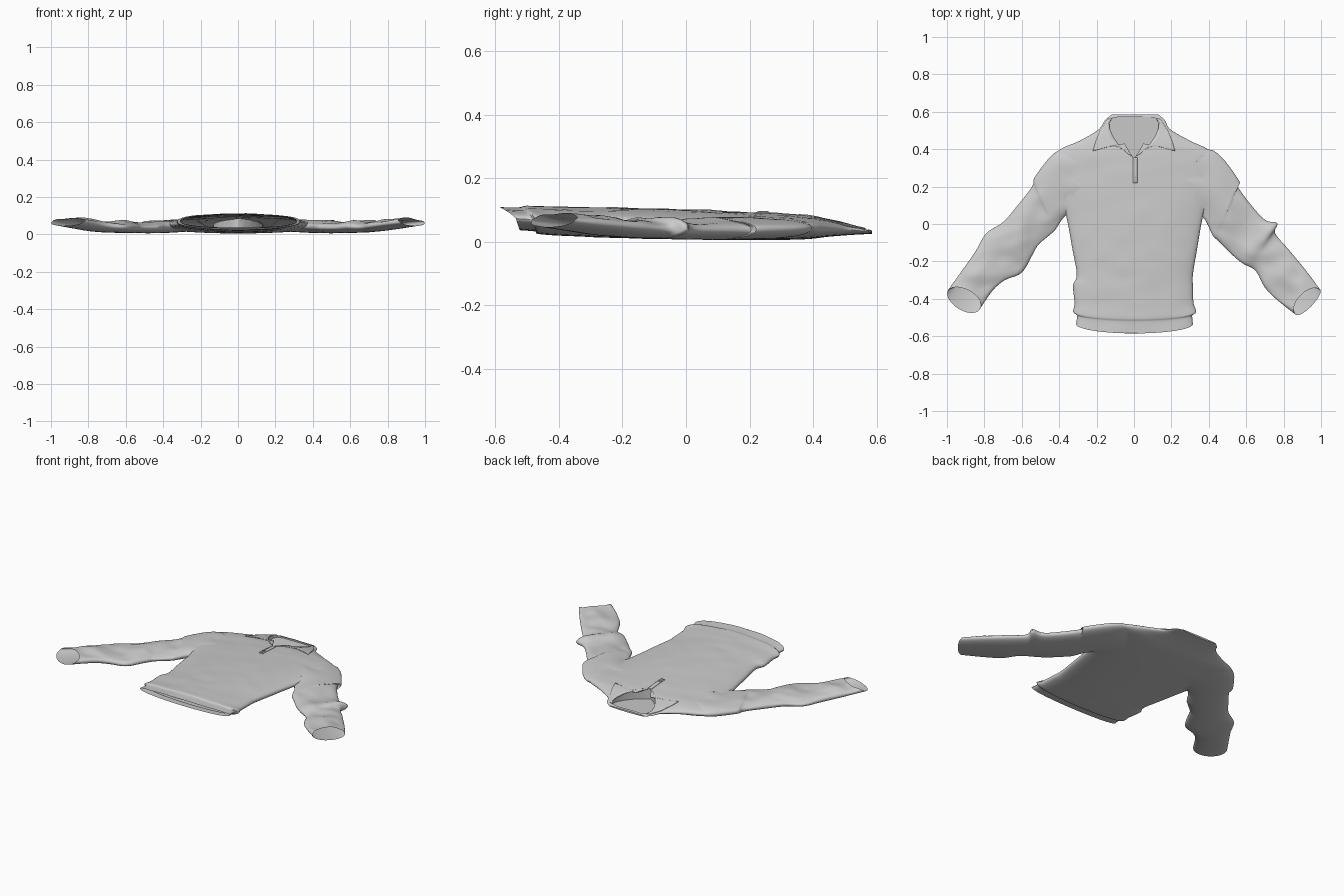
import bpy, bmesh, math
from mathutils import Vector, noise
from mathutils.bvhtree import BVHTree

if "Cube" in bpy.data.objects:
    bpy.data.objects.remove(bpy.data.objects["Cube"])

N = 48  # points around each cross-section

cloth = bpy.data.materials.new("light_grey_cloth")
cloth.diffuse_color = (0.6, 0.6, 0.6, 1)
cloth.use_nodes = True
cloth.node_tree.nodes["Principled BSDF"].inputs["Base Color"].default_value = cloth.diffuse_color


def make_object(name, bm):
    bmesh.ops.recalc_face_normals(bm, faces=bm.faces)
    me = bpy.data.meshes.new(name)
    bm.to_mesh(me)
    bm.free()
    me.materials.append(cloth)
    ob = bpy.data.objects.new(name, me)
    bpy.context.collection.objects.link(ob)
    return ob


def smooth(ob, angle=40):
    ob.data.shade_smooth()
    ob.data.set_sharp_from_angle(angle=math.radians(angle))


def ring(a, b, lo, hi, top=(0, 0), bottom=(0, 0)):
    """Flattened oval between two outline points; top/bottom slide the layers."""
    a, b = Vector((*a, 0)), Vector((*b, 0))
    mid, half, pts = (a + b) / 2, (b - a) / 2, []
    for i in range(N):
        t = 2 * math.pi * i / N
        s = math.sin(t)
        off = top if s > 0 else bottom
        p = mid + half * math.cos(t) + Vector((*off, 0)) * abs(s)
        p.z = (lo + hi) / 2 + (hi - lo) / 2 * math.copysign(abs(s) ** 0.85, s)
        pts.append(p)
    return pts


def loft(name, specs, steps, wrinkle):
    """Closed tube through the rings, splined lengthwise, with cloth wrinkles."""
    keys = [ring(*s) for s in specs]
    rows = []
    for k in range(len(keys) - 1):
        q = [keys[max(k - 1, 0)], keys[k], keys[k + 1], keys[min(k + 2, len(keys) - 1)]]
        for j in range(steps + (k == len(keys) - 2)):
            u = j / steps
            rows.append([0.5 * (2 * p1 + (p2 - p0) * u + (2 * p0 - 5 * p1 + 4 * p2 - p3) * u * u
                                + (3 * p1 - p0 - 3 * p2 + p3) * u ** 3)
                         for p0, p1, p2, p3 in zip(*q)])
    bm = bmesh.new()
    grid = []
    for r in rows:
        line = []
        for i, p in enumerate(r):
            s = math.sin(2 * math.pi * i / N)
            n = noise.noise(Vector((p.x * 9, p.y * 13, 3 + s)))
            p = p + Vector((0, 0, n * wrinkle * max(s, 0)))
            line.append(bm.verts.new(p))
        grid.append(line)
    for r0, r1 in zip(grid, grid[1:]):
        for i in range(N):
            j = (i + 1) % N
            bm.faces.new((r0[i], r0[j], r1[j], r1[i]))
    bm.faces.new(grid[0])
    bm.faces.new(grid[-1])
    return make_object(name, bm)


def boolean(ob, other, op):
    m = ob.modifiers.new(op, 'BOOLEAN')
    m.operation, m.object, m.solver = op, other, 'EXACT'
    bpy.context.view_layer.objects.active = ob
    bpy.ops.object.modifier_apply(modifier=m.name)
    bpy.data.objects.remove(other)


# Torso, from hem band up to the neck
def span(y, l, r, lo, hi, top=0, bot=0):
    return ((-l, y), (r, y), lo, hi, (0, top), (0, bot))


torso = loft("pullover", [
    span(-.535, .31, .315, .036, .109, -.05, .012),
    span(-.485, .305, .312, .032, .107, -.04, .01),
    span(-.468, .325, .333, .025, .112, -.035, .0),
    span(-.42, .318, .318, .02, .11, -.02, 0),
    span(-.33, .326, .315, .016, .108),
    span(-.27, .306, .315, .013, .108),
    span(-.13, .33, .338, .01, .105),
    span(.04, .362, .368, .007, .1),
    span(.2, .41, .41, .005, .092),
    span(.33, .42, .43, .006, .084),
    span(.395, .4, .4, .009, .078),
    span(.445, .29, .3, .015, .07),
    span(.505, .19, .195, .02, .057),
    span(.555, .155, .165, .023, .044),
    span(.585, .12, .13, .024, .036),
], 5, .004)

# Sleeves: outer outline point, inner outline point, low z, high z
left = loft("left_sleeve", [
    ((-.25, .36), (-.25, .1), .016, .076),
    ((-.40, .395), (-.36, .05), .008, .078),
    ((-.525, .26), (-.42, -.03), .006, .072),
    ((-.545, .2), (-.44, -.05), .006, .068),
    ((-.63, .09), (-.51, -.11), .008, .066),
    ((-.70, .01), (-.54, -.16), .008, .07),
    ((-.79, -.05), (-.60, -.26), .01, .066),
    ((-.85, -.15), (-.69, -.30), .016, .076),
    ((-.92, -.25), (-.755, -.355), .028, .084),
    ((-.995, -.355), (-.825, -.455), .046, .09, (.035, .045), (-.025, -.05)),
], 5, .014)
right = loft("right_sleeve", [
    ((.25, .36), (.25, .1), .016, .076),
    ((.42, .395), (.365, .04), .008, .078),
    ((.56, .235), (.42, -.06), .006, .072),
    ((.56, .19), (.45, -.09), .006, .068),
    ((.69, .03), (.52, -.16), .008, .066),
    ((.765, .005), (.58, -.21), .01, .076),
    ((.755, -.05), (.65, -.25), .012, .066),
    ((.83, -.14), (.70, -.34), .018, .074),
    ((.92, -.25), (.77, -.41), .03, .082),
    ((.995, -.35), (.865, -.485), .046, .09, (-.04, .035), (.02, -.02)),
], 5, .014)
boolean(torso, left, 'UNION')
boolean(torso, right, 'UNION')

# Soften the armhole joins and remember the surface for laying trim on it
bm = bmesh.new()
bm.from_mesh(torso.data)
joins = [v for v in bm.verts if .3 < abs(v.co.x) < .5 and v.co.y > .03 and v.co.z > .03]
for _ in range(6):
    bmesh.ops.smooth_vert(bm, verts=joins, factor=.5, use_axis_x=False, use_axis_y=False, use_axis_z=True)
bm.to_mesh(torso.data)
tree = BVHTree.FromBMesh(bm)
bm.free()


def lay(x, y, lift):
    hit = tree.ray_cast(Vector((x, y, 1)), Vector((0, 0, -1)))[0]
    if hit is None:
        hit = tree.find_nearest(Vector((x, y, .04)))[0]
    return Vector((x, y, hit.z + lift))


# Neck opening cut into the front layer
edge = [(.004, .355), (.035, .377), (.075, .415), (.11, .465), (.13, .51), (.133, .54), (.118, .565), (.08, .573)]
loop = edge + [(-x, y) for x, y in reversed(edge)]
bm = bmesh.new()
low = [bm.verts.new((x, y, .02 + (y - .355) * .04)) for x, y in loop]
high = [bm.verts.new((x, y, .2)) for x, y in loop]
bm.faces.new(low)
bm.faces.new(high)
for i in range(len(loop)):
    j = (i + 1) % len(loop)
    bm.faces.new((low[i], low[j], high[j], high[i]))
boolean(torso, make_object("neck_cutter", bm), 'DIFFERENCE')

# Open the hem and cuffs by removing their end caps
bm = bmesh.new()
bm.from_mesh(torso.data)
caps = [f for f in bm.faces if len(f.verts) > 30 and f.calc_center_median().y < -.3]
bmesh.ops.delete(bm, geom=caps, context='FACES')
bm.to_mesh(torso.data)
bm.free()
smooth(torso)


def plate(name, inner, outer, cols, lift, thick):
    """Thin cloth strip between two outlines, laid on the garment."""
    def at(path, t):
        f = t * (len(path) - 1)
        i = min(int(f), len(path) - 2)
        return Vector(path[i]).lerp(Vector(path[i + 1]), f - i)
    bm = bmesh.new()
    g = []
    for k in range(25):
        a, b = at(inner, k / 24), at(outer, k / 24)
        g.append([bm.verts.new(lay(*a.lerp(b, c / cols), lift)) for c in range(cols + 1)])
    for r0, r1 in zip(g, g[1:]):
        for c in range(cols):
            bm.faces.new((r0[c], r0[c + 1], r1[c + 1], r1[c]))
    bm.normal_update()
    if sum(f.normal.z for f in bm.faces) < 0:
        bmesh.ops.reverse_faces(bm, faces=bm.faces)
    ob = make_object(name, bm)
    m = ob.modifiers.new("thickness", 'SOLIDIFY')
    m.thickness, m.offset = thick, 0
    smooth(ob)


# Folded collar flaps and front zip
for side, label in ((-1, "left"), (1, "right")):
    plate(label + "_collar",
          [(side * x, y) for x, y in edge[:7]],
          [(side * x, y) for x, y in [(.01, .36), (.05, .43), (.13, .415), (.22, .39), (.205, .44), (.18, .5), (.14, .56)]],
          6, .002, .004)
plate("zip_placket", [(-.006, .355), (-.006, .22)], [(.018, .355), (.018, .22)], 2, .001, .004)
plate("zip_pull", [(.001, .26), (.001, .225)], [(.011, .26), (.011, .225)], 2, .004, .005)
